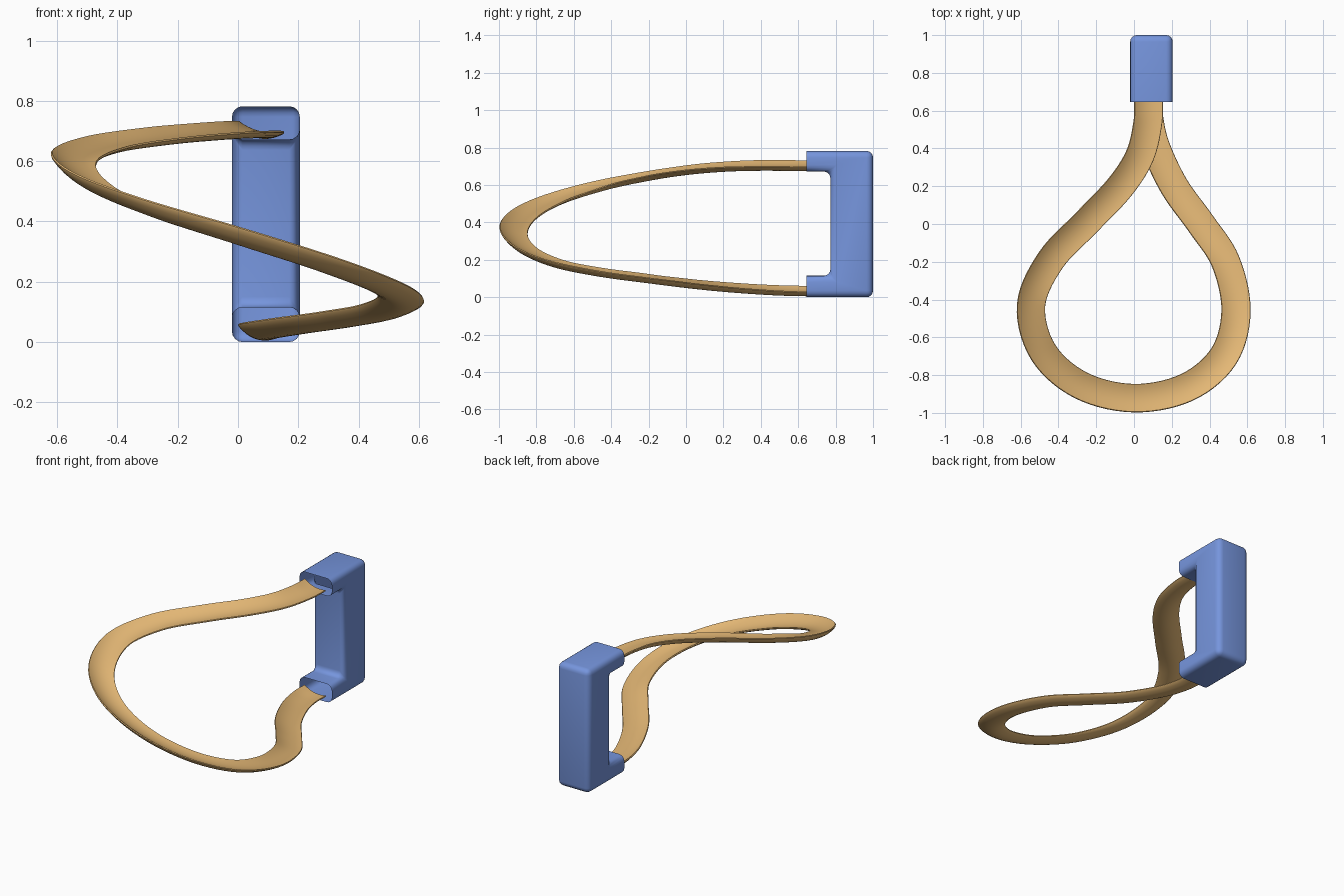
import bpy, bmesh
from mathutils import Vector

if "Cube" in bpy.data.objects:
    bpy.data.objects.remove(bpy.data.objects["Cube"])


def material(name, color):
    m = bpy.data.materials.new(name)
    m.diffuse_color = color
    m.use_nodes = True
    m.node_tree.nodes["Principled BSDF"].inputs["Base Color"].default_value = m.diffuse_color
    return m


def finish(bm, name, mat, angle):
    me = bpy.data.meshes.new(name)
    bm.to_mesh(me)
    bm.free()
    ob = bpy.data.objects.new(name, me)
    bpy.context.collection.objects.link(ob)
    me.materials.append(mat)
    bpy.ops.object.select_all(action='DESELECT')
    ob.select_set(True)
    bpy.context.view_layer.objects.active = ob
    bpy.ops.object.shade_smooth_by_angle(angle=angle)
    return ob


def catmull(a, b, c, d, t):
    return 0.5 * (2 * b + (c - a) * t + (2 * a - 5 * b + 4 * c - d) * t * t
                  + (3 * b - a - 3 * c + d) * t ** 3)


orange = material("strap_orange", (0.78, 0.48, 0.18, 1))
blue = material("clip_blue", (0.18, 0.30, 0.72, 1))

# Strap: centre line x, y, z and sideways tilt (outer edge up is positive)
path = [Vector(p) for p in (
    (0.077, 0.66, 0.71, 0.22), (0.072, 0.53, 0.712, 0.22), (0.03, 0.36, 0.712, 0.22),
    (-0.075, 0.195, 0.706, 0.22), (-0.25, 0.01, 0.69, 0.24), (-0.44, -0.19, 0.66, 0.26),
    (-0.545, -0.43, 0.61, 0.28), (-0.48, -0.68, 0.535, 0.28), (-0.28, -0.855, 0.45, 0.28),
    (0, -0.922, 0.36, 0.26), (0.28, -0.865, 0.27, 0.15), (0.475, -0.70, 0.195, 0.0),
    (0.54, -0.46, 0.145, -0.12), (0.485, -0.20, 0.11, -0.18), (0.355, 0.0, 0.085, -0.2),
    (0.215, 0.195, 0.065, -0.2), (0.117, 0.40, 0.05, -0.2), (0.08, 0.55, 0.043, -0.2),
    (0.077, 0.66, 0.041, -0.2))]
ends = [2 * path[0] - path[1]] + path + [2 * path[-1] - path[-2]]
STEPS = 7
samples = [catmull(*ends[i:i + 4], k / STEPS)
           for i in range(len(path) - 1) for k in range(STEPS)] + [path[-1]]

# Crescent section: hollow top, rounded belly, thin lips
HALF, N = 0.075, 10
us = [-1 + 2 * i / N for i in range(N + 1)]
section = [(HALF * u, 0.005 - 0.017 * (1 - u * u)) for u in us]
section += [(HALF + 0.003, 0)]
section += [(HALF * u, -0.005 - 0.030 * (1 - u * u)) for u in reversed(us)]
section += [(-HALF - 0.003, 0)]

bm = bmesh.new()
rings = []
for i, s in enumerate(samples):
    a, b = samples[max(i - 1, 0)], samples[min(i + 1, len(samples) - 1)]
    t = (b - a).to_3d().normalized()
    side = Vector((t.y, -t.x, 0)).normalized()      # points to the outside of the loop
    side = (side + Vector((0, 0, s.w))).normalized()
    up = t.cross(side)
    if up.z < 0:
        up = -up
    rings.append((s.to_3d(), side, up.normalized()))
mid = rings[len(rings) // 2]
sign = 1 if mid[1].y < 0 else -1                    # keep the front edge outward
verts = []
for s, (p, side, up) in zip(samples, rings):
    if sign < 0:
        side = Vector((-side.x, -side.y, side.z))
        t = side.cross(up)
        up = (Vector((0, 0, 1)) - side * side.z).normalized()
    verts.append([bm.verts.new(p + side * u + up * v) for u, v in section])
M = len(section)
for r, q in zip(verts, verts[1:]):
    for j in range(M):
        bm.faces.new((r[j], r[(j + 1) % M], q[(j + 1) % M], q[j]))
bm.faces.new(verts[0])
bm.faces.new(list(reversed(verts[-1])))
bmesh.ops.recalc_face_normals(bm, faces=bm.faces)
finish(bm, "strap_loop", orange, 0.9)

# Clip: C-shaped profile, rounded, with open sockets at the two arm ends
X0, X1, YE = -0.02, 0.205, 0.645
profile = [(YE, 0), (1, 0), (1, 0.782), (YE, 0.782),
           (YE, 0.672), (0.772, 0.672), (0.772, 0.115), (YE, 0.115)]
bm = bmesh.new()
face = bm.faces.new([bm.verts.new((X0, y, z)) for y, z in profile])
ext = bmesh.ops.extrude_face_region(bm, geom=[face])
for v in ext["geom"]:
    if isinstance(v, bmesh.types.BMVert):
        v.co.x = X1
bmesh.ops.recalc_face_normals(bm, faces=bm.faces)
at_end = lambda e: all(abs(v.co.y - YE) < 1e-4 for v in e.verts)
bmesh.ops.bevel(bm, geom=[e for e in bm.edges if not at_end(e)], offset=0.035,
                segments=4, profile=0.5, affect='EDGES', clamp_overlap=True)
bmesh.ops.delete(bm, geom=[f for f in bm.faces if at_end(f)], context='FACES')
finish(bm, "clip_body", blue, 0.7)
